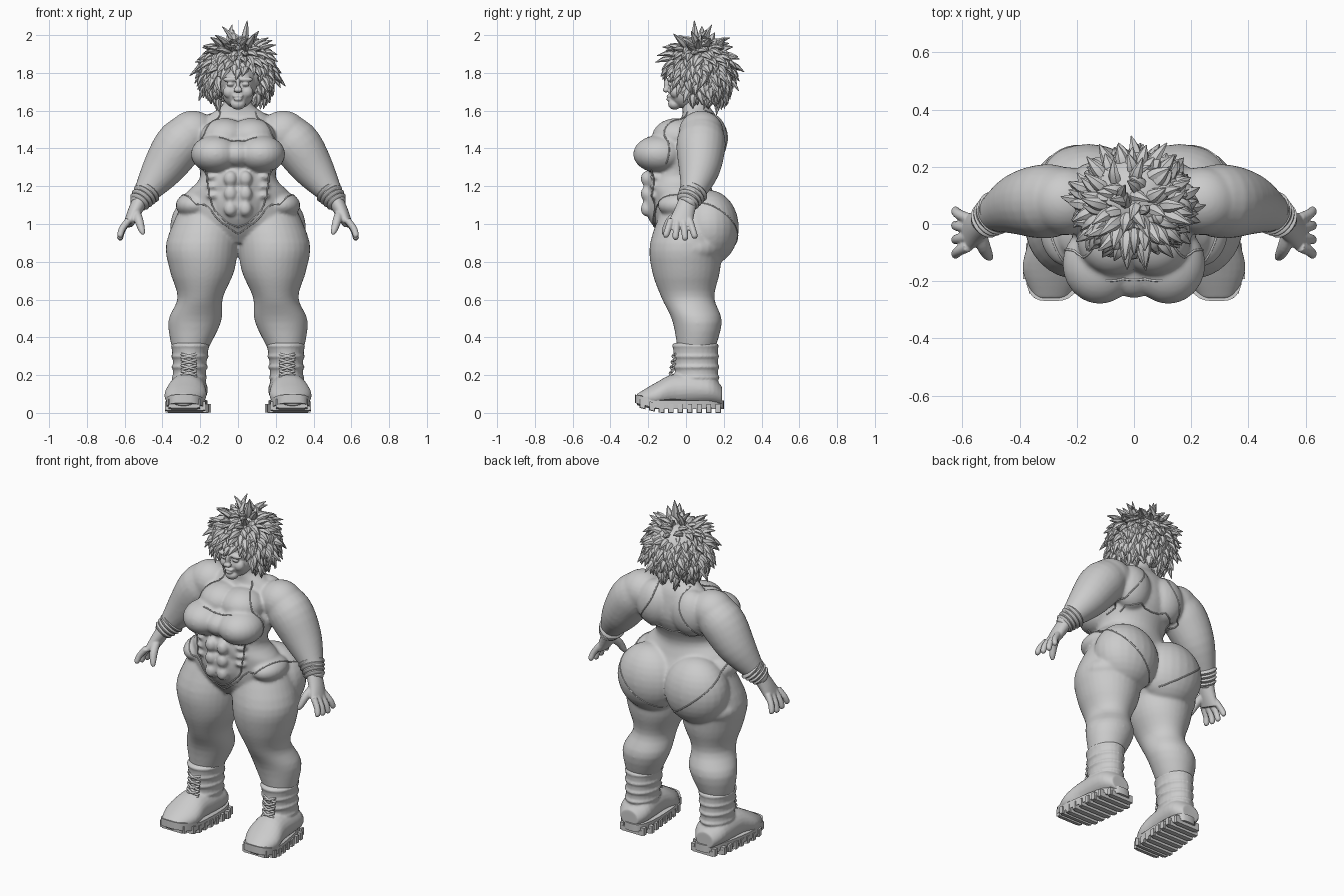
import bpy, bmesh, math, random
from mathutils import Vector, Matrix
from mathutils.bvhtree import BVHTree

random.seed(4)
cube = bpy.data.objects.get("Cube")
if cube:
    bpy.data.objects.remove(cube, do_unlink=True)

shade = (.6, .6, .6, 1)
grey = bpy.data.materials.new("clay grey")
grey.use_nodes = True
grey.diffuse_color = shade
grey.node_tree.nodes["Principled BSDF"].inputs["Base Color"].default_value = shade
X, Y, Z = Vector((1, 0, 0)), Vector((0, 1, 0)), Vector((0, 0, 1))


def spline(points, steps):
    """Smooth a list of number tuples with a Catmull-Rom curve."""
    points = [Vector(p) for p in points]
    padded = [points[0], *points, points[-1]]
    curve = []
    for before, start, end, after in zip(padded, points, points[1:], padded[3:]):
        for k in range(steps):
            t = k / steps
            bend = start * 2 - before - end
            pull = end * 2 - start - after
            curve.append(start.lerp(end, t) + (bend * (1 - t) + pull * t) * t * (1 - t) / 2)
    return curve + [points[-1]]


def loft(bm, sections, ref=Y, sides=24, steps=4, flat=None):
    """Skin elliptical rings (x, y, z, width, depth) along a path."""
    sections = spline(sections, steps)
    middles = [s.to_3d() if len(s) == 3 else Vector(s[:3]) for s in sections]
    ahead = middles[1:] + middles[-1:]
    behind = middles[:1] + middles[:-1]
    rings = []
    for section, middle, after, before in zip(sections, middles, ahead, behind):
        along = flat or (after - before).normalized()
        u = ref.cross(along).normalized() * section[3]
        v = along.cross(u).normalized() * section[-1]
        angles = [math.tau * k / sides for k in range(sides)]
        rings.append([bm.verts.new(middle + u * math.cos(a) + v * math.sin(a)) for a in angles])
    for low, high in zip(rings, rings[1:]):
        for k in range(sides):
            bm.faces.new((low[k - 1], low[k], high[k], high[k - 1]))
    bm.faces.new(rings[0])
    bm.faces.new(rings[-1])


def band(bm, centre, axis, width, depth, thick):
    """A rounded ring of cloth or leather around a limb."""
    rows = [(-thick, thick), (0, 0), (thick, thick)]
    loft(bm, [(*(centre + axis * along), width - inset, depth - inset) for along, inset in rows], flat=axis)


def ball(bm, centre, radii):
    place = Matrix.Translation(centre) @ Matrix.Diagonal((*radii, 1))
    bmesh.ops.create_uvsphere(bm, u_segments=24, v_segments=16, radius=1, matrix=place)


def box(bm, centre, size):
    bmesh.ops.create_cube(bm, size=1, matrix=Matrix.Translation(centre) @ Matrix.Diagonal((*size, 1)))


def link(name, data):
    data.materials.append(grey)
    ob = bpy.data.objects.new(name, data)
    bpy.context.collection.objects.link(ob)
    return ob


def finish(name, bm, mirror=True, voxel=0, smooth=0):
    """Turn the parts into an object, mirrored and blended if wanted."""
    bmesh.ops.recalc_face_normals(bm, faces=bm.faces)
    mesh = bpy.data.meshes.new(name)
    bm.to_mesh(mesh)
    bm.free()
    ob = link(name, mesh)
    if mirror:
        ob.modifiers.new("mirror", 'MIRROR').use_mirror_merge = False
    if voxel:
        blend = ob.modifiers.new("blend", 'REMESH')
        blend.mode, blend.voxel_size, blend.use_smooth_shade = 'VOXEL', voxel, True
        soften = ob.modifiers.new("soften", 'SMOOTH')
        soften.factor, soften.iterations = .5, smooth
    else:
        bpy.context.view_layer.objects.active = ob
        ob.select_set(True)
        bpy.ops.object.shade_smooth_by_angle(angle=math.radians(45))
        ob.select_set(False)
    return ob


# Body: torso, leg and arm with muscle masses, blended together
bm = bmesh.new()
torso = [(0, 0, .9, .1, .1), (0, .02, 1, .29, .19), (0, -.02, 1.15, .28, .17), (0, -.04, 1.25, .2, .17),
         (0, .02, 1.4, .23, .17), (0, .07, 1.55, .18, .1), (0, .05, 1.63, .08, .07), (0, .04, 1.7, .08, .07)]
leg = [(.26, .05, .3, .08, .09), (.23, .06, .48, .14, .13), (.2, .01, .61, .12, .14),
       (.19, 0, .75, .17, .18), (.19, 0, .9, .19, .19), (.15, .03, 1.1, .15, .15)]
arm = [(.2, .09, 1.5, .1), (.3, .08, 1.43, .13), (.4, .07, 1.29, .11), (.5, .03, 1.15, .06), (.53, 0, 1.1, .05)]
loft(bm, torso, sides=40, flat=Z)
loft(bm, leg, sides=32, flat=Z)
loft(bm, arm)
masses = {
    "shoulder": ((.24, .08, 1.48), (.13, .12, .12)),
    "bust": ((.12, -.14, 1.37), (.13, .14, .1)),
    "centre chest": ((0, -.14, 1.37), (.1, .12, .08)),
    "upper chest": ((.07, -.05, 1.46), (.13, .13, .1)),
    "shoulder blade": ((.12, .12, 1.45), (.12, .1, .14)),
    "buttock": ((.16, .12, .98), (.2, .16, .2)),
    "lower buttock": ((.19, .04, .87), (.19, .16, .1)),
    "belly": ((0, -.09, 1.12), (.15, .13, .17)),
    "knee": ((.2, -.09, .65), (.08, .05, .05)),
    "hip roll": ((.23, -.02, 1.1), (.1, .13, .07)),
}
for centre, radii in masses.values():
    ball(bm, centre, radii)
for row in range(3):
    ball(bm, (.04, -.21, 1.24 - row * .08), (.035, .03, .04))
    ball(bm, (.13, -.16, 1.25 - row * .05), (.04, .03, .02))
body = finish("body", bm, voxel=.009, smooth=7)

# Suit seams laid on the body surface
surface = BVHTree.FromObject(body, bpy.context.evaluated_depsgraph_get())
seams = {
    "leg_opening_seam": [(0, -.2, .9), (.1, -.2, 1), (.2, -.2, 1.1), (.3, 0, 1.15), (.3, .2, 1.05),
                         (.15, .3, .9), (0, .2, .8)],
    "front_panel_seam": [(.2, -.2, 1.25), (.15, -.2, 1.1), (.08, -.2, 1), (0, -.2, .95)],
    "front_strap_seam": [(.1, 0, 1.6), (.15, -.1, 1.5), (.2, -.1, 1.4), (.25, -.1, 1.3)],
    "back_strap_seam": [(.1, .1, 1.6), (.1, .2, 1.5), (.2, .2, 1.35), (.2, 0, 1.3)],
    "neckline_seam": [(0, -.2, 1.45), (.1, -.2, 1.46)],
    "back_band_seam": [(0, .2, 1.3), (.1, .2, 1.3), (.2, .1, 1.28)],
}
for name, guide in seams.items():
    cord = bpy.data.curves.new(name, 'CURVE')
    cord.dimensions, cord.bevel_depth, cord.bevel_resolution = '3D', .004, 2
    path = [surface.find_nearest(p)[0] for p in spline(guide, 8)]
    line = cord.splines.new('POLY')
    line.points.add(len(path) - 1)
    for point, spot in zip(line.points, path):
        point.co = (*spot, 1)
    link(name, cord).modifiers.new("mirror", 'MIRROR')

# Hands: palm, four fanned fingers and thumb
bm = bmesh.new()
wrist, knuckles = Vector((.52, .01, 1.12)), Vector((.58, -.03, 1))
loft(bm, [(*wrist, .04, .05), (*wrist.lerp(knuckles, .5), .036, .055), (*knuckles, .026, .065)])
for finger in range(4):
    fan = 1.5 - finger
    root = knuckles + Y * fan * .033 + Z * .02
    reach = Vector((.05, fan * .02, -.11 + abs(fan - .2) * .012))
    loft(bm, [(*root, .019), (*(root + reach * .5 + X * .008), .018), (*(root + reach * .9), .016),
              (*(root + reach), .008)], sides=12)
loft(bm, [(.54, -.03, 1.06, .024), (.525, -.08, 1.02, .024), (.51, -.11, .97, .018), (.5, -.12, .945, .009)],
     sides=12, ref=X)
finish("hands", bm, voxel=.005, smooth=4)

# Wrist cuffs: stacked bands narrowing towards the hand
bm = bmesh.new()
forearm = Vector((.48, .04, 1.17))
for k in range(4):
    width = .075 - k * .005
    band(bm, forearm.lerp(wrist, k / 3), (wrist - forearm).normalized(), width, width + .004, .014)
finish("wrist_cuffs", bm)

# Boots: shaft with folds, foot and toe cap
bm = bmesh.new()
ankle, cuff = Vector((.26, .06, .1)), Vector((.253, .05, .355))
loft(bm, [(*ankle, .09, .11), (*ankle.lerp(cuff, .6), .088, .115), (*cuff, .1, .12)], flat=Z)
for k in range(4):
    band(bm, cuff.lerp(ankle, k * .22), Z, .104 - k * .003, .126 - k * .001, .016)
foot = [(.26, .19, .09, .06, .05), (.26, .12, .12, .1, .08), (.27, -.05, .12, .1, .09),
        (.28, -.16, .09, .11, .07), (.29, -.26, .07, .06, .03)]
loft(bm, foot, ref=Z, flat=-Y)
band(bm, Vector((.28, -.13, .1)), -Y, .113, .08, .014)
finish("boots", bm, voxel=.007, smooth=4)

# Laces crossing up the front of the boot
bm = bmesh.new()
for k in range(5):
    knot = Vector((.26, -.09 + k * .005, .18 + k * .03))
    for side in (-1, 1):
        slant = X * side * .04 + Z * .012
        loft(bm, [(*(knot - slant + Y * .015), .007), (*knot, .007), (*(knot + slant + Y * .015), .007)], sides=8)
finish("boot_laces", bm)

# Soles: rounded slab with tread bars and side lugs, lifted at the toe
bm = bmesh.new()
rim = []
for k in range(40):
    c, s = math.cos(math.tau * k / 40), math.sin(math.tau * k / 40)
    y = -.035 + .235 * math.copysign(abs(c) ** .8, c)
    width = .1 - y * .06
    rim.append(bm.verts.new((.262 - y * .1 + width * math.copysign(abs(s) ** .6, s), y, .02)))
top = bmesh.ops.extrude_face_region(bm, geom=[bm.faces.new(rim)])["geom"]
bmesh.ops.translate(bm, vec=Z * .045, verts=[g for g in top if isinstance(g, bmesh.types.BMVert)])
for k in range(9):
    y = .17 - k * .05
    middle = .262 - y * .1
    width = .14 if k in (0, 8) else .19
    box(bm, (middle, y, .015), (width, .03, .03))
    for side in (-1, 1):
        box(bm, (middle + side * width / 2, y, .025), (.025, .025, .045))
for v in bm.verts:
    v.co.z += max(0, -.14 - v.co.y) / 4
finish("boot_soles", bm)

# Head and facial features
bm = bmesh.new()
features = {
    "skull": ((0, .04, 1.79), (.11, .13, .14)),
    "face": ((0, 0, 1.7), (.085, .09, .09)),
    "chin": ((0, -.06, 1.635), (.04, .035, .03)),
    "cheek": ((.045, -.055, 1.7), (.035, .03, .035)),
    "brow": ((.04, -.08, 1.765), (.04, .02, .014)),
    "eye": ((.04, -.08, 1.74), (.02, .016, .012)),
    "nose bridge": ((0, -.1, 1.74), (.012, .018, .035)),
    "nose tip": ((.006, -.106, 1.71), (.018, .018, .014)),
    "upper lip": ((.01, -.09, 1.677), (.02, .014, .008)),
    "lower lip": ((0, -.09, 1.66), (.024, .015, .009)),
    "ear": ((.1, .04, 1.72), (.015, .03, .04)),
}
for centre, radii in features.values():
    ball(bm, centre, radii)
finish("head", bm, voxel=.005, smooth=3)

# Hair: cap with layered pointed locks, open around the face
bm = bmesh.new()
crown, size = Vector((0, .07, 1.805)), Vector((.2, .18, .18))
ball(bm, crown + Y * .02 + Z * .01, size * .86)
count = 420
for i in range(count):
    height = 1 - (2 * i + 1) / count
    turn = i * math.pi * (3 - math.sqrt(5))
    spread = math.sqrt(1 - height * height)
    out = Vector((spread * math.cos(turn), spread * math.sin(turn), height))
    over_face = out.y < -.3 and height < .12 and abs(out.x) < .62
    if height < -.8 or over_face:
        continue
    stray = Vector([random.uniform(-.45, .45) for axis in "xyz"])
    fall = (out * height - Z + stray).normalized()
    grow = random.uniform(.75, 1.1)
    root = crown + size * out * .84
    belly = root + (out * .03 + fall * .04) * grow
    tip = root + (out * .04 + fall * .08) * grow
    loft(bm, [(*root, .016, .012), (*root.lerp(belly, .5), .023, .016), (*belly, .018, .013), (*tip, .002, .002)],
         ref=out, sides=6, steps=2)
finish("hair", bm, mirror=False)
